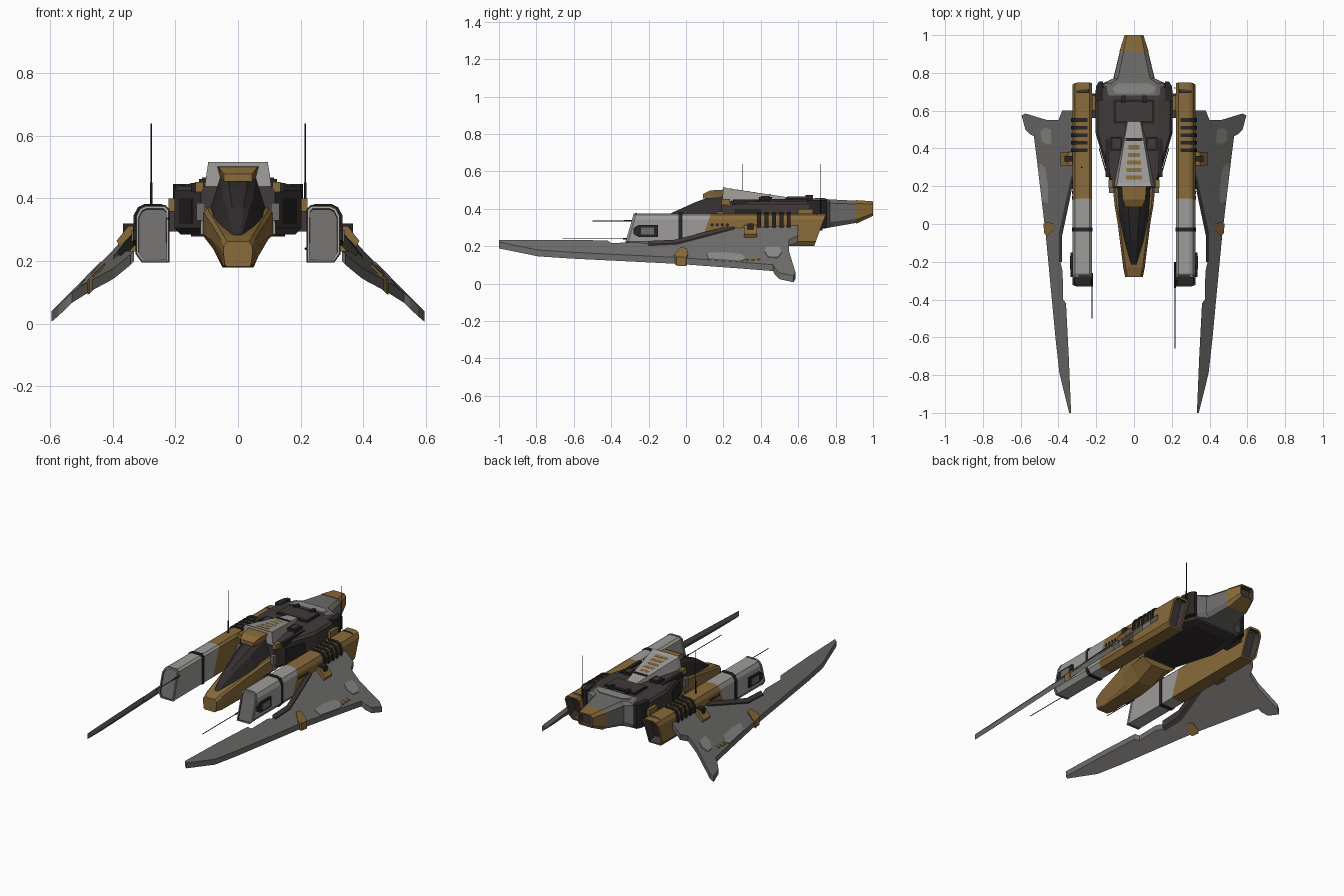
import bpy, bmesh, math
from mathutils import Vector

def material(name, r, g, b):
    m = bpy.data.materials.new(name)
    m.diffuse_color = (r, g, b, 1)
    return m

OCHRE = material("ochre", 0.25, 0.145, 0.042)
LIGHT = material("light_grey", 0.34, 0.335, 0.32)
MID = material("mid_grey", 0.155, 0.152, 0.147)
PATCH = material("worn_grey", 0.25, 0.25, 0.24)
DARK = material("dark_brown", 0.052, 0.041, 0.041)
GLASS = material("canopy_dark", 0.033, 0.027, 0.028)
BLACK = material("black_trim", 0.02, 0.018, 0.018)

def loft(name, rings, mat, mirror=False, recess=None):
    """Skin equal-length rings; recess = (which ends, rim, depth) sinks dark openings."""
    bm = bmesh.new()
    vs = [[bm.verts.new(p) for p in r] for r in rings]
    n = len(rings[0])
    for a, b in zip(vs, vs[1:]):
        for i in range(n):
            bm.faces.new((a[i], a[(i + 1) % n], b[(i + 1) % n], b[i]))
    caps = [bm.faces.new(vs[0]), bm.faces.new(vs[-1])]
    bmesh.ops.recalc_face_normals(bm, faces=bm.faces[:])
    if recess:
        for end in recess[0]:
            made = bmesh.ops.inset_individual(bm, faces=[caps[end]], thickness=recess[1])
            made = bmesh.ops.inset_individual(bm, faces=[caps[end]], thickness=0.002, depth=-recess[2])
            for f in made["faces"] + [caps[end]]:
                f.material_index = 1
    me = bpy.data.meshes.new(name)
    bm.to_mesh(me)
    bm.free()
    me.materials.append(mat)
    me.materials.append(DARK)
    ob = bpy.data.objects.new(name, me)
    bpy.context.collection.objects.link(ob)
    if mirror:
        ob.modifiers.new("mirror", 'MIRROR')
    return ob

def sym(y, half, shear=0.0):
    """Closed ring at y from a right-hand half profile of (x, z), top to bottom."""
    pts = half + [(-x, z) for x, z in reversed(half)]
    return [(x, y + shear * (z - 0.285), z) for x, z in pts]

def prism(name, outline, z0, z1, mat, mirror=False):
    return loft(name, [[(x, y, z) for x, y in outline] for z in (z0, z1)], mat, mirror)

def box(name, x0, x1, y0, y1, z0, z1, mat, mirror=True):
    return prism(name, [(x0, y0), (x1, y0), (x1, y1), (x0, y1)], z0, z1, mat, mirror)

def rod(name, start, end, r, mat):
    a, b = Vector(start), Vector(end)
    q = (b - a).to_track_quat('Z', 'Y')
    ring = [q @ Vector((r * math.cos(t * math.pi / 3), r * math.sin(t * math.pi / 3), 0)) for t in range(6)]
    return loft(name, [[a + p for p in ring], [b + p for p in ring]], mat)

# Engines: chamfered section, slanted cuts
SECTION = [(0.235, 0.375), (0.295, 0.375), (0.313, 0.366), (0.325, 0.342), (0.325, 0.226),
           (0.306, 0.2), (0.222, 0.2), (0.222, 0.362)]

def engine_ring(y, slope, grow=1.0):
    return [(0.273 + (x - 0.273) * grow, y + slope * (z - 0.2), 0.2875 + (z - 0.2875) * grow)
            for x, z in SECTION]

loft("engine_intake", [engine_ring(-0.33, 0.29), engine_ring(0.07, 0.37)], LIGHT, True, ([0], 0.008, 0.012))
loft("engine_rear", [engine_ring(0.07, 0.37), engine_ring(0.685, 0.37)], OCHRE, True, ([1], 0.012, 0.05))
loft("engine_band", [engine_ring(-0.04, 0, 1.05), engine_ring(-0.018, 0, 1.05)], BLACK, True)
loft("intake_lip", [engine_ring(-0.322, 0.29, 1.025), engine_ring(-0.312, 0.29, 1.025)], MID, True)
fin = [(0.245, 0.37), (0.245, 0.382), (0.3, 0.382), (0.32, 0.372), (0.334, 0.345), (0.334, 0.3), (0.32, 0.3), (0.31, 0.35)]
for i in range(5):
    y = 0.38 + 0.04 * i
    loft("cooling_fin", [[(x, y + d, z) for x, z in fin] for d in (0, 0.02)], BLACK, True)
for i in range(4):
    y = 0.14 + 0.027 * i
    loft("engine_port", [[(x, y + 0.009 * math.cos(t * math.pi / 4), 0.314 + 0.009 * math.sin(t * math.pi / 4))
                          for t in range(8)] for x in (0.322, 0.328)], BLACK, True)
loft("side_pod", [[(x, y, z) for y, z in ((-0.28, 0.265), (-0.255, 0.25), (-0.15, 0.25), (-0.15, 0.312), (-0.255, 0.312), (-0.28, 0.297))]
                  for x in (0.315, 0.336)], BLACK, True)
box("side_pod_panel", 0.33, 0.34, -0.24, -0.17, 0.262, 0.3, MID)

# Wings: planar outline dropping outward
def wing_plate(name, outline, low, high, mat):
    def plane(x, y):
        return 0.295 - (x - 0.325) - 0.045 * (0.6 - y)
    return loft(name, [[(x, y, plane(x, y) + d) for x, y in outline] for d in (low, high)], mat, True)

wing_plate("wing", [(0.575, 0.585), (0.595, 0.575), (0.575, 0.5), (0.55, 0.475), (0.53, 0.465), (0.512, 0.32),
                    (0.468, -0.05), (0.45, -0.24), (0.415, -0.61), (0.395, -0.79), (0.343, -1.0), (0.333, -1.0),
                    (0.345, -0.71), (0.36, -0.42), (0.375, -0.4), (0.378, -0.25), (0.39, -0.2), (0.39, -0.05),
                    (0.35, 0.13), (0.31, 0.24), (0.31, 0.6), (0.38, 0.6), (0.4, 0.55), (0.46, 0.55)], -0.017, 0.017, MID)
wing_plate("wing_root_trim", [(0.398, -0.2), (0.398, -0.05), (0.355, 0.15), (0.33, 0.26), (0.315, 0.26), (0.34, 0.13), (0.38, -0.06), (0.38, -0.2)],
           -0.02, 0.024, DARK)
wing_plate("wing_rear_patch", [(0.435, 0.43), (0.46, 0.42), (0.49, 0.44), (0.495, 0.49), (0.47, 0.51), (0.44, 0.5)], 0.015, 0.021, PATCH)
wing_plate("wing_edge_patch", [(0.455, 0.11), (0.487, 0.12), (0.507, 0.29), (0.495, 0.32), (0.47, 0.3), (0.455, 0.2)], 0.015, 0.021, PATCH)
wing_plate("wing_marker", [(0.425, -0.03), (0.462, -0.065), (0.475, -0.05), (0.48, 0.0), (0.465, 0.01), (0.43, 0.005)], -0.02, 0.027, OCHRE)
for y in (0.32, 0.35, 0.38):
    wing_plate("wing_port", [(0.488, y), (0.502, y), (0.502, y + 0.016), (0.488, y + 0.016)], 0.015, 0.022, OCHRE)
loft("wing_bracket", [[(x, y, z) for x, z in ((0.32, 0.312), (0.35, 0.312), (0.388, 0.265), (0.37, 0.23), (0.32, 0.23))]
                      for y in (0.31, 0.38)], OCHRE, True)
box("wing_bracket_clamp", 0.32, 0.368, 0.33, 0.36, 0.24, 0.32, BLACK)

# Nose and cockpit tub
loft("nose", [sym(-0.28, [(0.035, 0.262), (0.045, 0.25), (0.047, 0.23), (0.042, 0.19), (0.036, 0.182)]),
              sym(-0.23, [(0.045, 0.28), (0.055, 0.268), (0.057, 0.238), (0.046, 0.18), (0.036, 0.18)]),
              sym(0.0, [(0.075, 0.33), (0.086, 0.32), (0.086, 0.27), (0.065, 0.215), (0.05, 0.18)]),
              sym(0.1, [(0.092, 0.355), (0.103, 0.345), (0.103, 0.28), (0.08, 0.24), (0.05, 0.195)]),
              sym(0.22, [(0.1, 0.375), (0.115, 0.365), (0.115, 0.285), (0.085, 0.26), (0.05, 0.25)])], OCHRE)

# Canopy: faceted glass
def canopy_ring(y, w, base, top):
    h = top - base
    return sym(y, [(0.35 * w, top), (0.65 * w, base + 0.8 * h), (w, base), (w, base - 0.03)])

loft("canopy", [canopy_ring(-0.215, 0.018, 0.275, 0.285), canopy_ring(-0.09, 0.052, 0.305, 0.372),
                canopy_ring(0.05, 0.08, 0.34, 0.435), canopy_ring(0.2, 0.088, 0.37, 0.49)], GLASS)
loft("canopy_brow", [sym(0.09, [(0.045, 0.478), (0.045, 0.455)]), sym(0.13, [(0.06, 0.498), (0.05, 0.455)]),
                     sym(0.2, [(0.066, 0.502), (0.055, 0.46)])], OCHRE)

# Sloped roof spine with vent slats
loft("roof", [sym(0.185, [(0.095, 0.517), (0.118, 0.36), (0.12, 0.285)], 0.06),
              sym(0.22, [(0.088, 0.51), (0.118, 0.37), (0.118, 0.285)], 0.0),
              sym(0.54, [(0.035, 0.462), (0.048, 0.43), (0.048, 0.4)])], LIGHT)
box("roof_arch_foot", 0.105, 0.132, 0.165, 0.2, 0.33, 0.385, MID)
for i in range(5):
    y = 0.235 + 0.04 * i
    z = 0.514 - 0.155 * (y - 0.2)
    w = 0.042 - 0.003 * i
    loft("roof_vent", [[(-w, y, z - 0.012), (w, y, z - 0.012), (w, y, z), (-w, y, z)],
                       [(-w, y + 0.022, z - 0.012), (w, y + 0.022, z - 0.012), (w, y + 0.022, z - 0.003), (-w, y + 0.022, z - 0.003)]],
         OCHRE)
box("roof_slot", -0.045, 0.045, 0.44, 0.455, 0.46, 0.48, BLACK, False)

# Main hull
def hull_ring(y, w, inner, top):
    return sym(y, [(inner, top), (w - 0.012, 0.44), (w, 0.425), (w, 0.305), (w - 0.02, 0.285)])

loft("hull", [hull_ring(0.19, 0.118, 0.08, 0.44), hull_ring(0.48, 0.203, 0.13, 0.452),
              hull_ring(0.66, 0.203, 0.13, 0.452), hull_ring(0.73, 0.17, 0.12, 0.448)], DARK)
prism("shoulder_panel", [(0.143, 0.265), (0.182, 0.4), (0.187, 0.4), (0.148, 0.265)], 0.32, 0.4, BLACK, True)
prism("belly_panel", [(-0.08, 0.25), (0.08, 0.25), (0.15, 0.48), (0.12, 0.66), (-0.12, 0.66), (-0.15, 0.48)], 0.278, 0.287, GLASS)
box("deck_hatch", -0.1, 0.1, 0.54, 0.65, 0.44, 0.465, DARK, False)
box("deck_hatch_seam", -0.108, 0.108, 0.532, 0.658, 0.44, 0.457, BLACK, False)
box("deck_vent", 0.065, 0.125, 0.39, 0.46, 0.43, 0.462, BLACK)
box("deck_vent_lid", 0.075, 0.115, 0.4, 0.45, 0.44, 0.467, DARK)
box("deck_latch", 0.045, 0.065, 0.64, 0.68, 0.44, 0.473, BLACK)
box("hull_side_rail", 0.13, 0.15, 0.25, 0.45, 0.42, 0.45, BLACK)

# Engine mounts and rear flanges
box("engine_mount", 0.17, 0.235, 0.56, 0.69, 0.295, 0.36, DARK)
box("mount_plate", 0.165, 0.222, 0.6, 0.68, 0.36, 0.4, OCHRE)
prism("rear_flange", [(0.165, 0.65), (0.2, 0.65), (0.207, 0.67), (0.2, 0.73), (0.185, 0.755), (0.165, 0.755)], 0.3, 0.447, BLACK, True)
box("shoulder_marker", 0.11, 0.135, 0.19, 0.235, 0.42, 0.452, OCHRE)

# Tail boom with open ochre tip
loft("tail_boom", [sym(0.68, [(0.12, 0.455), (0.16, 0.44), (0.165, 0.31), (0.14, 0.292)]),
                   sym(0.745, [(0.12, 0.452), (0.16, 0.435), (0.165, 0.315), (0.14, 0.295)]),
                   sym(0.77, [(0.085, 0.45), (0.108, 0.43), (0.11, 0.33), (0.09, 0.3)]),
                   sym(0.912, [(0.055, 0.443), (0.074, 0.425), (0.075, 0.345), (0.06, 0.325)])], MID)
loft("tail_tip", [sym(0.91, [(0.056, 0.446), (0.077, 0.428), (0.078, 0.342), (0.062, 0.32)]),
                  sym(1.0, [(0.038, 0.44), (0.05, 0.425), (0.05, 0.375), (0.04, 0.362)])], OCHRE, recess=([1], 0.008, 0.03))
prism("tail_patch", [(-0.1, 0.69), (0.1, 0.69), (0.115, 0.72), (0.08, 0.745), (-0.08, 0.745), (-0.115, 0.72)], 0.449, 0.457, PATCH)

# Antennas and forward probes
for name, foot, tip in (("left_antenna", (-0.277, 0.3, 0.37), (-0.277, 0.3, 0.64)),
                        ("right_antenna", (0.215, 0.72, 0.37), (0.215, 0.72, 0.64)),
                        ("left_probe", (-0.222, -0.26, 0.335), (-0.222, -0.5, 0.335)),
                        ("right_probe", (0.217, -0.2, 0.24), (0.217, -0.66, 0.24))):
    a, b = Vector(foot), Vector(tip)
    rod(name, a, b, 0.0022, BLACK)
    rod(name + "_base", a, a.lerp(b, 0.3), 0.0045, BLACK)
